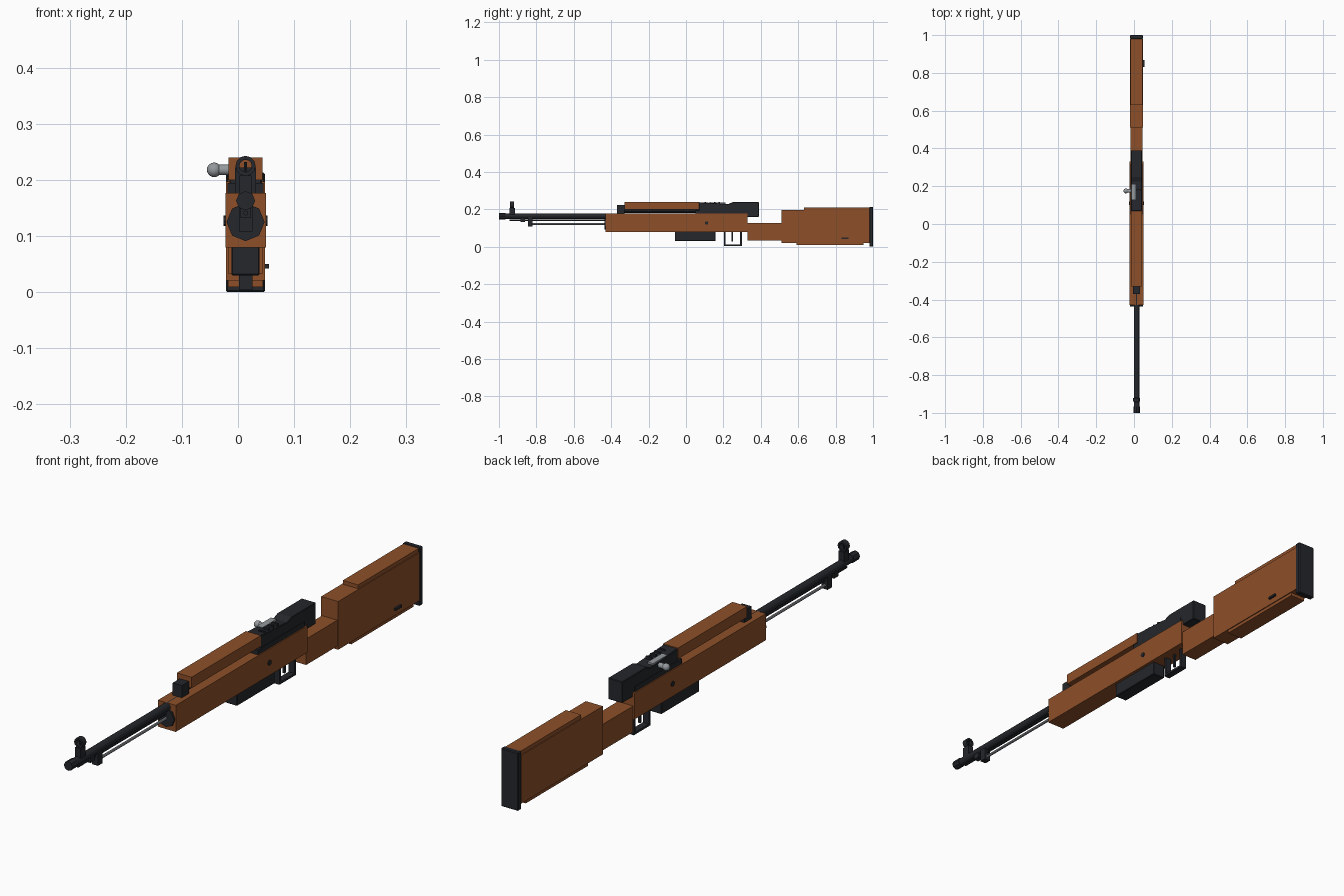
import bpy, bmesh, math
from mathutils import Vector

if "Cube" in bpy.data.objects:
    bpy.data.objects.remove(bpy.data.objects["Cube"])

CX = 0.0135  # centre plane of the model


def material(name, rgb):
    m = bpy.data.materials.new(name)
    m.diffuse_color = (*rgb, 1)
    m.use_nodes = True
    m.node_tree.nodes["Principled BSDF"].inputs["Base Color"].default_value = m.diffuse_color
    return m


WOOD = material("wood", (0.27, 0.08, 0.022))
DARK = material("dark_steel", (0.018, 0.02, 0.025))
STEEL = material("bright_steel", (0.3, 0.32, 0.34))


def finish(bm, name, mat):
    bmesh.ops.recalc_face_normals(bm, faces=bm.faces)
    me = bpy.data.meshes.new(name)
    bm.to_mesh(me)
    bm.free()
    me.materials.append(mat)
    ob = bpy.data.objects.new(name, me)
    bpy.context.collection.objects.link(ob)
    return ob


def prism(name, pts, width, mat, cx=CX, bevel=0):
    """Extrude a (y, z) side profile across x."""
    bm = bmesh.new()
    f = bm.faces.new([bm.verts.new((cx - width / 2, y, z)) for y, z in pts])
    r = bmesh.ops.extrude_face_region(bm, geom=[f])
    for v in r["geom"]:
        if isinstance(v, bmesh.types.BMVert):
            v.co.x += width
    ob = finish(bm, name, mat)
    if bevel:
        m = ob.modifiers.new("bevel", "BEVEL")
        m.width, m.segments = bevel, 1
    return ob


def box(name, y0, y1, z0, z1, width, mat, cx=CX, bevel=0):
    return prism(name, [(y0, z0), (y1, z0), (y1, z1), (y0, z1)], width, mat, cx, bevel)


def rod(name, a, b, r, mat, n=8, r2=None):
    """Cylinder or cone between two points."""
    a, b = Vector(a), Vector(b)
    bm = bmesh.new()
    bmesh.ops.create_cone(bm, cap_ends=True, segments=n, radius1=r,
                          radius2=r if r2 is None else r2, depth=(b - a).length)
    ob = finish(bm, name, mat)
    ob.rotation_euler = (b - a).to_track_quat('Z', 'Y').to_euler()
    ob.location = (a + b) / 2
    return ob


def smooth(ob):
    bpy.ops.object.select_all(action='DESELECT')
    ob.select_set(True)
    bpy.context.view_layer.objects.active = ob
    bpy.ops.object.shade_smooth_by_angle(angle=math.radians(40))


# wooden furniture
box("fore_stock", -0.43, 0.33, 0.08, 0.177, 0.072, WOOD)
box("grip", 0.33, 0.51, 0.033, 0.128, 0.062, WOOD)
box("butt_stock", 0.51, 0.98, 0.021, 0.197, 0.069, WOOD)
box("butt_comb", 0.63, 0.98, 0.197, 0.211, 0.062, WOOD)
box("butt_toe", 0.59, 0.95, 0.009, 0.021, 0.062, WOOD)
box("hand_guard", -0.33, 0.07, 0.2, 0.24, 0.06, WOOD)
box("butt_plate", 0.98, 1.0, 0.0, 0.213, 0.07, DARK, bevel=0.003)

# barrel group
rod("barrel", (CX, -0.98, 0.163), (CX, -0.2, 0.163), 0.0145, DARK, 12)
rod("muzzle", (CX, -1.0, 0.163), (CX, -0.965, 0.163), 0.017, DARK)
rod("fore_stock_collar", (CX, -0.437, 0.125), (CX, -0.42, 0.125), 0.034, DARK)
rod("under_barrel_rod", (CX, -0.945, 0.141), (CX, -0.42, 0.141), 0.0045, DARK, 8)
rod("cleaning_rod", (CX, -0.83, 0.122), (CX, -0.42, 0.122), 0.005, STEEL, 8)
box("rod_bracket", -0.845, -0.82, 0.108, 0.155, 0.024, DARK)
box("rod_lug", -0.885, -0.86, 0.133, 0.155, 0.02, DARK)

# front sight: post, hood ring and pin
box("front_sight_base", -0.945, -0.915, 0.16, 0.208, 0.022, DARK)
rod("front_sight_pin", (CX, -0.93, 0.2), (CX, -0.93, 0.232), 0.003, DARK, 6)
bm = bmesh.new()
rings = []
for y in (-0.94, -0.92):
    for r in (0.018, 0.011):
        rings.append([bm.verts.new((CX + r * math.cos(k * math.pi / 6), y,
                                    0.225 + r * math.sin(k * math.pi / 6))) for k in range(12)])
for a, b in ((0, 1), (1, 3), (3, 2), (2, 0)):
    for k in range(12):
        j = (k + 1) % 12
        bm.faces.new((rings[a][k], rings[a][j], rings[b][j], rings[b][k]))
finish(bm, "front_sight_hood", DARK)

# gas block and tube under the hand guard
box("gas_block", -0.37, -0.33, 0.175, 0.222, 0.037, DARK)
rod("gas_tube", (CX, -0.35, 0.192), (CX, 0.08, 0.192), 0.011, DARK, 10)

# receiver with a shallow top opening
prism("receiver", [(0.07, 0.16), (0.39, 0.16), (0.39, 0.238), (0.25, 0.238),
                   (0.225, 0.228), (0.21, 0.23), (0.07, 0.238)], 0.058, DARK, bevel=0.002)
box("receiver_side", 0.05, 0.32, 0.165, 0.195, 0.064, DARK)
box("bolt_face", 0.13, 0.21, 0.21, 0.2365, 0.022, STEEL, cx=-0.003)
for k in range(4):
    box(f"cover_rib_{k}", 0.1 + k * 0.025, 0.107 + k * 0.025, 0.23, 0.24, 0.024, DARK, cx=0.024)

# charging handle
smooth(rod("bolt_handle", (-0.012, 0.175, 0.218), (-0.047, 0.175, 0.218), 0.0095, STEEL, 16))
bm = bmesh.new()
bmesh.ops.create_uvsphere(bm, u_segments=16, v_segments=10, radius=0.013)
knob = finish(bm, "bolt_knob", STEEL)
knob.location = (-0.0425, 0.175, 0.218)
smooth(knob)

# magazine and trigger group
prism("magazine", [(-0.06, 0.03), (0.158, 0.03), (0.158, 0.085), (-0.06, 0.085)],
      0.05, DARK, bevel=0.002)
for nm, y in (("front", 0.203), ("rear", 0.29)):
    box(f"guard_{nm}_post", y, y + 0.009, 0.006, 0.083, 0.024, DARK)
box("guard_bottom", 0.203, 0.299, 0.004, 0.012, 0.024, DARK)
box("trigger", 0.244, 0.252, 0.028, 0.083, 0.008, DARK)

# cross pin and sling lug
rod("cross_pin", (CX - 0.039, 0.11, 0.127), (CX + 0.039, 0.11, 0.127), 0.0095, DARK, 8)
box("sling_lug", 0.832, 0.868, 0.042, 0.05, 0.012, DARK, cx=0.0495)
